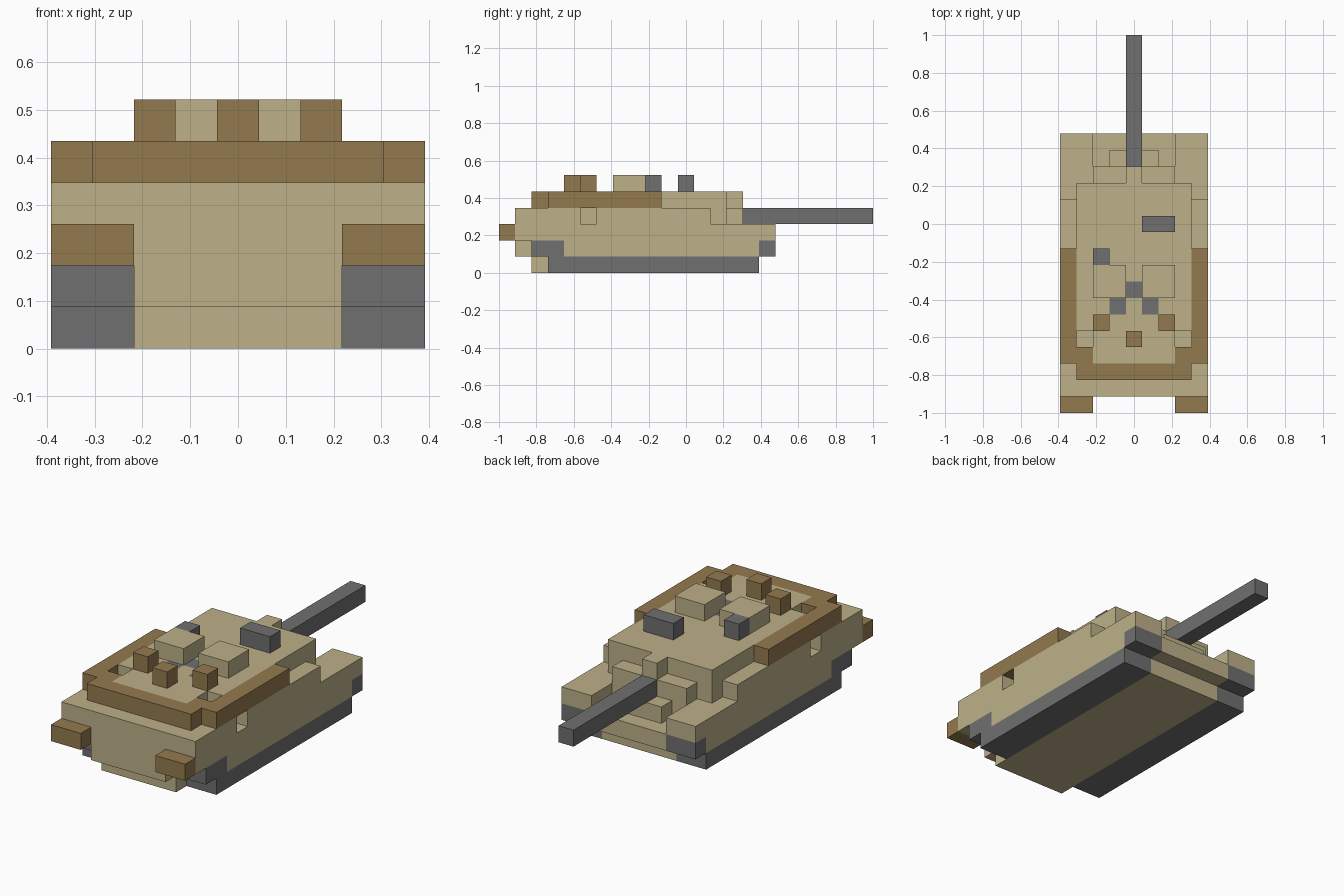
import bpy
import bmesh
from mathutils import Vector

cube = bpy.data.objects.get("Cube")
if cube:
    bpy.data.objects.remove(cube, do_unlink=True)

# Block grid: 9 wide, 23 long, 6 high
WIDE, LONG = 9, 23
U = 2 / LONG
cells = {}      # (x, y, z) -> part name
part_mat = {}   # part name -> material


def material(name, color):
    m = bpy.data.materials.new(name)
    m.use_nodes = True
    m.diffuse_color = (*color, 1)
    m.node_tree.nodes["Principled BSDF"].inputs["Base Color"].default_value = (*color, 1)
    return m


SAND = material("sand armour", (0.51, 0.44, 0.25))
BROWN = material("brown stowage", (0.295, 0.195, 0.078))
GREY = material("dark grey metal", (0.16, 0.16, 0.16))


def fill(part, mat, xs, ys, zs, mirror=False):
    """Fill a span of blocks with a part; part None carves blocks away."""
    if part:
        part_mat[part] = mat
    for x in range(*xs):
        for y in range(*ys):
            for z in range(*zs):
                for cx in ({x, WIDE - 1 - x} if mirror else {x}):
                    if part:
                        cells[cx, y, z] = part
                    else:
                        cells.pop((cx, y, z), None)


def carve(xs, ys, zs):
    fill(None, None, xs, ys, zs, mirror=True)


# Hull: belly, skirts, upper deck and lowered nose between the fenders
fill("hull", SAND, (2, 7), (2, 16), (0, 1))
fill("hull", SAND, (2, 7), (1, 17), (1, 2))
fill("hull", SAND, (0, 2), (4, 16), (1, 2), True)
fill("hull", SAND, (0, 9), (1, 17), (2, 3))
carve((2, 5), (15, 17), (2, 3))
fill("mantlet", SAND, (3, 6), (15, 16), (2, 3))

# Tracks with raised front and rear wheels
for side, x in (("right", 0), ("left", 7)):
    track = side + "_track"
    fill(track, GREY, (x, x + 2), (3, 16), (0, 1))
    fill(track, GREY, (x, x + 2), (2, 4), (1, 2))
    fill(track, GREY, (x, x + 2), (16, 17), (1, 2))
    fill(side + "_rear_box", BROWN, (x, x + 2), (0, 1), (2, 3))

# Turret, stepped towards the gun, with side notches
fill("turret", SAND, (0, 9), (1, 13), (3, 4))
fill("turret", SAND, (1, 8), (13, 14), (3, 4))
fill("turret", SAND, (2, 7), (14, 15), (3, 4))
fill("turret", SAND, (1, 8), (3, 14), (4, 5))
fill("turret", SAND, (4, 5), (14, 15), (4, 5))
carve((0, 1), (5, 6), (3, 4))

# Stowage rack around the turret rear
fill("stowage_rack", BROWN, (0, 1), (3, 10), (4, 5), True)
fill("stowage_rack", BROWN, (1, 2), (3, 4), (4, 5), True)
fill("stowage_rack", BROWN, (1, 8), (2, 3), (4, 5))
carve((1, 2), (4, 5), (4, 5))

# Gun barrel
fill("gun_barrel", GREY, (4, 5), (15, 23), (3, 4))

# Roof hatches, packs, sights and dark deck panels
fill("hatches", SAND, (2, 4), (7, 9), (5, 6), True)
fill("roof_packs", BROWN, (2, 3), (5, 6), (5, 6), True)
fill("roof_packs", BROWN, (4, 5), (4, 5), (5, 6))
fill("commander_sight", GREY, (2, 3), (9, 10), (5, 6))
fill("gunner_sight", GREY, (5, 7), (11, 12), (5, 6))
fill("deck_panels", GREY, (3, 4), (6, 7), (4, 5), True)
fill("deck_panels", GREY, (4, 5), (7, 8), (4, 5))


def build(part):
    """Make one mesh from the exposed block faces of a part."""
    bm = bmesh.new()
    for cell, owner in cells.items():
        if owner != part:
            continue
        for axis in range(3):
            for sign in (-1, 1):
                near = list(cell)
                near[axis] += sign
                if tuple(near) in cells:
                    continue
                n, a, b = (Vector((0, 0, 0)) for _ in range(3))
                n[axis] = sign / 2
                a[(axis + 1) % 3] = 0.5
                b[(axis + 2) % 3] = sign / 2
                mid = Vector(cell) + Vector((0.5, 0.5, 0.5)) + n
                mid -= Vector((WIDE / 2, LONG / 2, 0))
                corners = (mid - a - b, mid + a - b, mid + a + b, mid - a + b)
                bm.faces.new([bm.verts.new(c * U) for c in corners])
    bmesh.ops.remove_doubles(bm, verts=bm.verts, dist=U / 100)
    bmesh.ops.dissolve_limit(bm, angle_limit=0.01, verts=bm.verts, edges=bm.edges)
    mesh = bpy.data.meshes.new(part)
    bm.to_mesh(mesh)
    bm.free()
    mesh.materials.append(part_mat[part])
    bpy.context.collection.objects.link(bpy.data.objects.new(part, mesh))


for part in part_mat:
    build(part)
